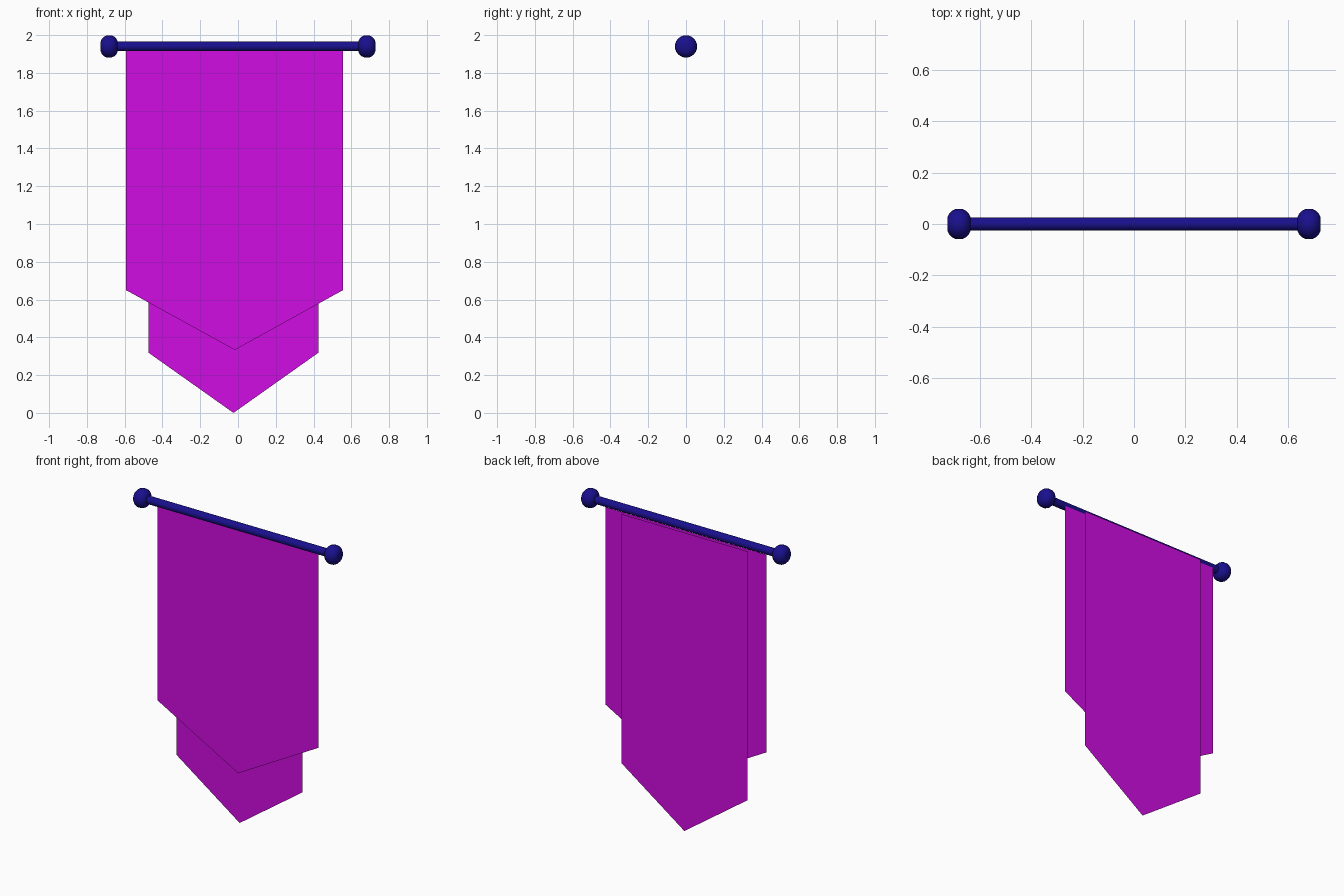
import bpy, bmesh, math
from mathutils import Matrix, Vector

if "Cube" in bpy.data.objects:
    bpy.data.objects.remove(bpy.data.objects["Cube"])

ROD_Z = 1.94


def material(name, color):
    m = bpy.data.materials.new(name)
    m.diffuse_color = (*color, 1)
    m.use_nodes = True
    m.node_tree.nodes["Principled BSDF"].inputs["Base Color"].default_value = m.diffuse_color
    return m


navy = material("navy", (0.010, 0.005, 0.27))
magenta = material("magenta", (0.62, 0.004, 0.75))


def add_object(name, bm, mat):
    mesh = bpy.data.meshes.new(name)
    bm.to_mesh(mesh)
    bm.free()
    mesh.materials.append(mat)
    obj = bpy.data.objects.new(name, mesh)
    bpy.context.collection.objects.link(obj)
    return obj


def smooth(obj, angle=40):
    bpy.ops.object.select_all(action='DESELECT')
    obj.select_set(True)
    bpy.context.view_layer.objects.active = obj
    bpy.ops.object.shade_smooth_by_angle(angle=math.radians(angle))


# hanging rod
bm = bmesh.new()
bmesh.ops.create_cone(bm, cap_ends=True, segments=24, radius1=0.025, radius2=0.025,
                      depth=1.34,
                      matrix=Matrix.Translation((0, 0, ROD_Z)) @ Matrix.Rotation(math.pi / 2, 4, 'Y'))
smooth(add_object("rod", bm, navy))

# rounded knobs on both rod ends, turned around the rod axis
profile = [(-0.045, 0), (-0.045, 0.026), (-0.039, 0.040), (-0.027, 0.052), (-0.012, 0.059),
           (0.012, 0.059), (0.027, 0.052), (0.039, 0.040), (0.045, 0.026), (0.045, 0)]
for side, x in (("left", -0.682), ("right", 0.682)):
    bm = bmesh.new()
    verts = [bm.verts.new((x + px, 0, ROD_Z + r)) for px, r in profile]
    edges = [bm.edges.new(pair) for pair in zip(verts, verts[1:])]
    bmesh.ops.spin(bm, geom=verts + edges, cent=(x, 0, ROD_Z), axis=(1, 0, 0),
                   angle=math.tau, steps=24)
    bmesh.ops.remove_doubles(bm, verts=bm.verts, dist=1e-4)
    bmesh.ops.recalc_face_normals(bm, faces=bm.faces)
    smooth(add_object(side + "_knob", bm, navy), 60)


# flat cloth panels with a pointed lower edge
def panel(name, y, left, right, corner_z, tip_x, tip_z, top=1.925):
    bm = bmesh.new()
    outline = [(left, top), (left, corner_z), (tip_x, tip_z), (right, corner_z), (right, top)]
    bm.faces.new([bm.verts.new((x, y, z)) for x, z in outline])
    add_object(name, bm, magenta)


panel("front_cloth", 0.025, -0.593, 0.556, 0.65, -0.017, 0.333)
panel("back_cloth", 0.051, -0.473, 0.425, 0.318, -0.024, 0.0)
